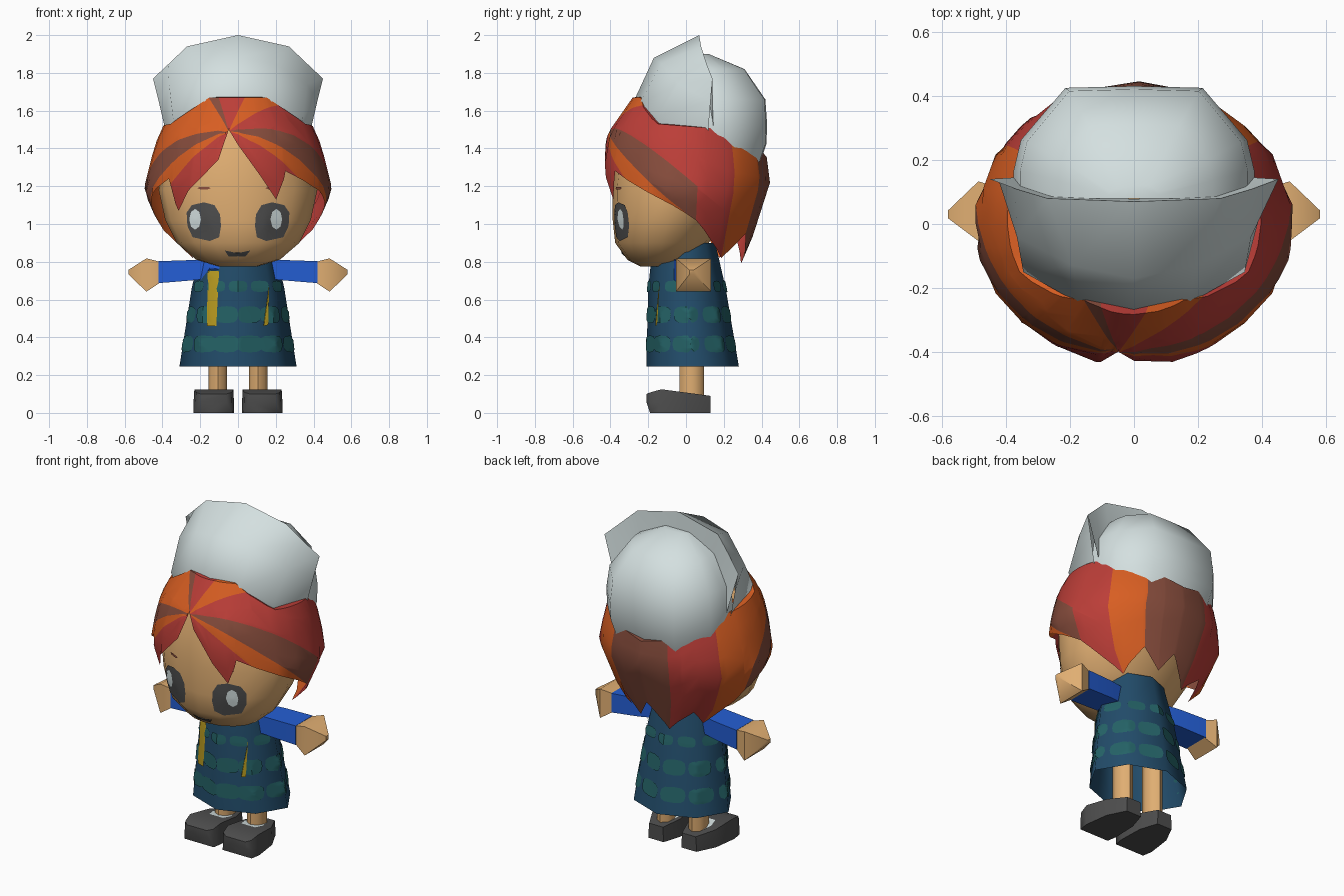
import bpy, bmesh, math
from mathutils import Vector
from mathutils.bvhtree import BVHTree

if "Cube" in bpy.data.objects:
    bpy.data.objects.remove(bpy.data.objects["Cube"])


def material(name, rgb):
    m = bpy.data.materials.new(name)
    m.diffuse_color = [(c / 255 / 12.92 if c < 11 else ((c / 255 + 0.055) / 1.055) ** 2.4) for c in rgb] + [1]
    m.use_nodes = True
    m.node_tree.nodes["Principled BSDF"].inputs["Base Color"].default_value = m.diffuse_color
    return m


WHITE = material("pale_grey", (212, 224, 224))
SKIN = material("skin", (224, 174, 114))
GREY = material("dark_grey", (78, 78, 78))
RED = material("hair_red", (188, 62, 56))
ORANGE = material("hair_orange", (216, 94, 34))
BROWN = material("hair_brown", (134, 76, 60))
BLUE = material("sleeve_blue", (36, 94, 212))
NAVY = material("coat_navy", (34, 76, 106))
TEAL = material("coat_teal", (36, 98, 102))
YELLOW = material("yellow", (184, 154, 32))


def finish(name, bm, mats, angle=35, normals=True):
    if normals:
        bmesh.ops.recalc_face_normals(bm, faces=bm.faces)
    me = bpy.data.meshes.new(name)
    bm.to_mesh(me)
    bm.free()
    ob = bpy.data.objects.new(name, me)
    bpy.context.collection.objects.link(ob)
    for m in mats:
        me.materials.append(m)
    bpy.ops.object.select_all(action='DESELECT')
    ob.select_set(True)
    bpy.context.view_layer.objects.active = ob
    bpy.ops.object.shade_smooth_by_angle(angle=math.radians(angle))
    return ob


def loft(bm, rings, closed=True, cap_a=True, cap_b=True):
    """Skin a list of equal-length point rings."""
    vs = [[bm.verts.new(p) for p in r] for r in rings]
    n = len(vs[0])
    for a, b in zip(vs, vs[1:]):
        for i in range(n if closed else n - 1):
            j = (i + 1) % n
            bm.faces.new((a[i], a[j], b[j], b[i]))
    if cap_a:
        bm.faces.new(vs[0])
    if cap_b:
        bm.faces.new(vs[-1])
    return bm


def oval(z, rx, yf, yb, n, square=1.0):
    """Horizontal ring from front yf to back yb; square scales the diagonals."""
    c, ry = (yf + yb) / 2, (yb - yf) / 2
    pts = []
    for i in range(n):
        t = math.tau * i / n
        k = 1 + (square - 1) * abs(math.sin(2 * t))
        pts.append((rx * math.cos(t) * k, c + ry * math.sin(t) * k, z))
    return pts


def interp(table, x):
    for (x0, y0), (x1, y1) in zip(table, table[1:]):
        if x <= x1:
            return y0 + (y1 - y0) * max(0, (x - x0) / (x1 - x0))
    return table[-1][1]


def tree(ob):
    return BVHTree.FromPolygons([v.co.copy() for v in ob.data.vertices],
                                [p.vertices[:] for p in ob.data.polygons])


def plate(bm, bvh, deg, outline, lift=0.006, rings=4):
    """Thin patch: outline of (sideways, z) laid on a surface seen from azimuth deg."""
    t = math.radians(deg)
    out, side = Vector((math.cos(t), math.sin(t), 0)), Vector((-math.sin(t), math.cos(t), 0))
    n = len(outline)
    cs, cz = sum(p[0] for p in outline) / n, sum(p[1] for p in outline) / n

    def hit(s, z):
        co, nor, _, _ = bvh.ray_cast(out * 2 + side * s + Vector((0, 0, z)), -out)
        return bm.verts.new(co + out * lift) if co else None
    mid = hit(cs, cz)
    rows = [[hit(cs + (s - cs) * k / rings, cz + (z - cz) * k / rings) for s, z in outline]
            for k in range(1, rings + 1)]
    for i in range(n):
        j = (i + 1) % n
        quads = [(mid, rows[0][i], rows[0][j])]
        quads += [(a[i], b[i], b[j], a[j]) for a, b in zip(rows, rows[1:])]
        for q in quads:
            if all(q):
                bm.faces.new(q)


def blob(s, z, w, h, n=10, power=0.7):
    f = lambda v: math.copysign(abs(v) ** power, v)
    return [(s + w / 2 * f(math.cos(math.tau * i / n)), z + h / 2 * f(math.sin(math.tau * i / n)))
            for i in range(n)]


# Head
head = finish("head", loft(bmesh.new(), [oval(*r, 16) for r in (
    (0.775, 0.10, -0.24, -0.08), (0.81, 0.22, -0.31, 0.03), (0.90, 0.325, -0.375, 0.12),
    (1.02, 0.385, -0.388, 0.20), (1.18, 0.42, -0.39, 0.28), (1.35, 0.395, -0.375, 0.32),
    (1.50, 0.30, -0.33, 0.28))]), [SKIN], 50)

# Face details
on_head = tree(head)
eyes, shine, mouth, brows = (bmesh.new() for _ in range(4))
for s in (-1, 1):
    plate(eyes, on_head, -90, [(s * x, z) for x, z in (
        (0.10, 0.93), (0.15, 0.91), (0.24, 0.93), (0.268, 0.99), (0.272, 1.06), (0.245, 1.10),
        (0.18, 1.115), (0.125, 1.10), (0.095, 1.05), (0.09, 0.99))])
    plate(shine, on_head, -90, blob(0.215 * s - 0.012, 1.025, 0.062, 0.11, 8, 1), 0.0095)
    plate(brows, on_head, -90, blob(s * 0.18, 1.19, 0.07, 0.014, 6))
plate(mouth, on_head, -90, [(-0.07, 0.86), (-0.05, 0.828), (0.04, 0.828), (0.065, 0.86), (0.04, 0.848), (-0.04, 0.848)])
finish("eyes", eyes, [GREY])
finish("eye_highlights", shine, [WHITE])
finish("eyebrows", brows, [BROWN])
finish("mouth", mouth, [GREY])

# Hair shell: width and depth by height, top and bottom edges by angle
SIDE = [(0.80, 0.27), (0.95, 0.40), (1.18, 0.50), (1.42, 0.44), (1.52, 0.395), (1.68, 0.28)]
FRONT = [(0.80, 0.32), (1.0, 0.405), (1.2, 0.435), (1.32, 0.445), (1.48, 0.415), (1.68, 0.275)]
BACK = [(0.80, 0.31), (1.22, 0.445), (1.37, 0.425), (1.52, 0.38), (1.68, 0.27)]
TOP = [(-180, 1.52), (-157, 1.53), (-122, 1.67), (-58, 1.67), (-23, 1.53), (36, 1.50), (62, 1.40),
       (90, 1.35), (118, 1.40), (144, 1.50), (180, 1.52)]
BOTTOM = [(-180, 1.05), (-170, 1.10), (-139, 1.24), (-134, 1.07), (-103, 1.34), (-97, 1.50),
          (-65, 1.13), (-58, 1.28), (-10, 1.10), (8, 1.02), (36, 0.82), (62, 0.95), (74, 0.84),
          (88, 0.95), (110, 0.79), (130, 0.92), (146, 0.82), (172, 1.02), (180, 1.05)]
angles = sorted({a for a, _ in BOTTOM} | {a for a, _ in TOP} | set(range(-165, 180, 15)))[1:]
columns = []
for a in angles:
    t, lo, hi = math.radians(a), interp(BOTTOM, a), interp(TOP, a)
    zs = [lo + (hi - lo) * k / 6 for k in range(7)]
    col = [(interp(SIDE, z) * math.cos(t),
            interp(BACK if a > 0 else FRONT, z) * math.sin(t), z) for z in zs]
    # Tuck the upper edge in under the hat
    columns.append(col + [(col[-1][0] * 0.8, col[-1][1] * 0.8, hi + 0.005)])
hair = loft(bmesh.new(), columns + columns[:1], closed=False, cap_a=False, cap_b=False)
bmesh.ops.remove_doubles(hair, verts=hair.verts, dist=0.0005)
bmesh.ops.recalc_face_normals(hair, faces=hair.faces)

# Hair streaks fan out from the parting; broad locks at the back
part = Vector((-0.05, -0.41, 1.5))
axis = (Vector((0, 0, 1.15)) - part).normalized()
u = (Vector((1, 0, 0)) - axis * axis.x).normalized()
v = u.cross(axis)
FAN = [(9, 2), (40, 0), (68, 1), (103, 0), (114, 2), (172, 1), (190, 2), (204, 1), (300, 0), (338, 0),
       (351, 1), (361, 2)]
BACK_LOCKS = [(36, 0), (62, 1), (110, 2), (146, 0), (181, 1)]
for deg, _ in FAN[:-1]:
    t = math.radians(deg)
    near = [f for f in hair.faces if f.calc_center_median().y < 0.1]
    geom = near + list({e for f in near for e in f.edges}) + list({w for f in near for w in f.verts})
    bmesh.ops.bisect_plane(hair, geom=geom, dist=0.0005, plane_co=part,
                           plane_no=v * math.cos(t) - u * math.sin(t))
for f in hair.faces:
    c = f.calc_center_median()
    rear = math.degrees(math.atan2(c.y / interp(BACK, c.z), c.x / interp(SIDE, c.z)))
    if 8 < rear < 172:
        f.material_index = next(m for lim, m in BACK_LOCKS if rear < lim)
    else:
        d = c - part
        phi = math.degrees(math.atan2(d.dot(v), d.dot(u))) % 360
        f.material_index = next(m for lim, m in FAN if phi < lim)
finish("hair", hair, [RED, ORANGE, BROWN], 40, normals=False)

# Hat: tall flared front panel
half = [  # columns from centre to side, bottom to top edge, then the inner back
    [(0, -.23, 1.5), (0, -.272, 1.66), (0, -.17, 1.88), (0, .07, 2.0), (0, .078, 1.82)],
    [(.17, -.20, 1.5), (.175, -.245, 1.64), (.19, -.13, 1.85), (.27, .08, 1.94), (.25, .088, 1.74)],
    [(.32, -.12, 1.45), (.345, -.15, 1.57), (.365, -.04, 1.74), (.37, .11, 1.845), (.34, .116, 1.64)],
    [(.37, .12, 1.42), (.39, .12, 1.52), (.42, .13, 1.65), (.45, .14, 1.77), (.37, .145, 1.50)]]
cols = [[(-x, y, z) for x, y, z in c] for c in half[:0:-1]] + half
finish("hat_front", loft(bmesh.new(), cols, closed=False, cap_a=False, cap_b=False), [WHITE], 60)

# Hat: puffy crown behind the panel, flush with it at the sides
crown = []
for z, r, yb in ((1.32, .35, .39), (1.42, .37, .425), (1.52, .375, .43), (1.66, .355, .42),
                 (1.82, .245, .31), (1.90, .08, .12)):
    k = max(0, yb - .15)
    right = [(r, .08), (r, .08 + .25 * (yb - .08)), (r * .94, .08 + .52 * (yb - .08)), (r * .57, yb - .02 * k)]
    crown.append([(x, y, z) for x, y in right] + [(0, yb, z)] + [(-x, y, z) for x, y in right[::-1]])
finish("hat_crown", loft(bmesh.new(), crown), [WHITE], 55)

# Coat
coat = finish("coat", loft(bmesh.new(), [oval(*r, 8, 0.96) for r in (
    (0.245, 0.31, -0.21, 0.28), (0.66, 0.245, -0.20, 0.21), (0.90, 0.19, -0.175, 0.155))],
    cap_a=False), [NAVY], 70)

# Coat pattern and trims
on_coat = tree(coat)
spots, trims, collar = bmesh.new(), bmesh.new(), bmesh.new()
for z, w, h, turn in ((0.365, 0.145, 0.09, 0), (0.52, 0.13, 0.09, 0), (0.67, 0.10, 0.06, 18)):
    for i in range(10):
        plate(spots, on_coat, i * 36 + turn, blob(0, z, w, h, 12, 0.65), 0.006, 6)
plate(trims, on_coat, -90, [(-0.165, 0.46), (-0.115, 0.46), (-0.10, 0.75), (-0.16, 0.75)], 0.0095)
plate(trims, on_coat, -90, [(0.135, 0.46), (0.16, 0.465), (0.165, 0.68)], 0.0095)
plate(collar, on_coat, -90, [(-0.20, 0.70), (-0.165, 0.75), (-0.10, 0.76), (-0.09, 0.82), (-0.175, 0.82)], 0.008)
finish("coat_spots", spots, [TEAL])
finish("coat_trims", trims, [YELLOW])
finish("collar_patch", collar, [BLUE])


def tube(bm, rings, s):
    """Four-sided limb along x: (x, centre y, centre z, half depth, half height)."""
    return loft(bm, [[(s * x, y + ry * a, z + rz * b) for a, b in ((1, 1), (-1, 1), (-1, -1), (1, -1))]
                     for x, y, z, ry, rz in rings])


sleeves, hands, legs, shoes, socks = (bmesh.new() for _ in range(5))
for s in (-1, 1):
    # Arms
    tube(sleeves, [(0.10, 0.0, 0.765, 0.07, 0.05), (0.25, 0.02, 0.755, 0.08, 0.054),
                   (0.42, 0.035, 0.745, 0.082, 0.058)], s)
    tube(hands, [(0.41, 0.035, 0.745, 0.074, 0.054), (0.485, 0.04, 0.73, 0.093, 0.088),
                 (0.58, 0.03, 0.745, 0.012, 0.012)], s)
    # Legs
    loft(legs, [[(s * 0.107 + 0.05 * math.cos(math.tau * i / 8),
                  0.03 + 0.065 * math.sin(math.tau * i / 8), z) for i in range(8)] for z in (0.09, 0.5)])
    # Shoes: sections from toe to heel (y, inner x, outer x, bottom, top)
    loft(shoes, [[(s * a, y, lo), (s * b, y, lo), (s * b, y, (lo + hi) / 2), (s * (b - .004), y, hi),
                  (s * (a + .004), y, hi)] for y, a, b, lo, hi in (
        (-0.21, 0.06, 0.20, 0.06, 0.10), (-0.19, 0.03, 0.225, 0.0, 0.108),
        (-0.13, 0.02, 0.235, 0.0, 0.125), (0.02, 0.025, 0.215, 0.0, 0.105), (0.13, 0.06, 0.16, 0.0, 0.09))])
    # Sock patches on the shoe tops
    socks.faces.new([socks.verts.new((s * x, y, 0.129 - (y + 0.13) * 0.133)) for x, y in (
        (0.06, -0.06), (0.155, -0.06), (0.17, 0.0), (0.155, 0.05), (0.06, 0.05), (0.045, 0.0))])
finish("sleeves", sleeves, [BLUE], 50)
finish("hands", hands, [SKIN], 50)
finish("legs", legs, [SKIN], 50)
finish("shoes", shoes, [GREY], 60)
finish("socks", socks, [WHITE])
